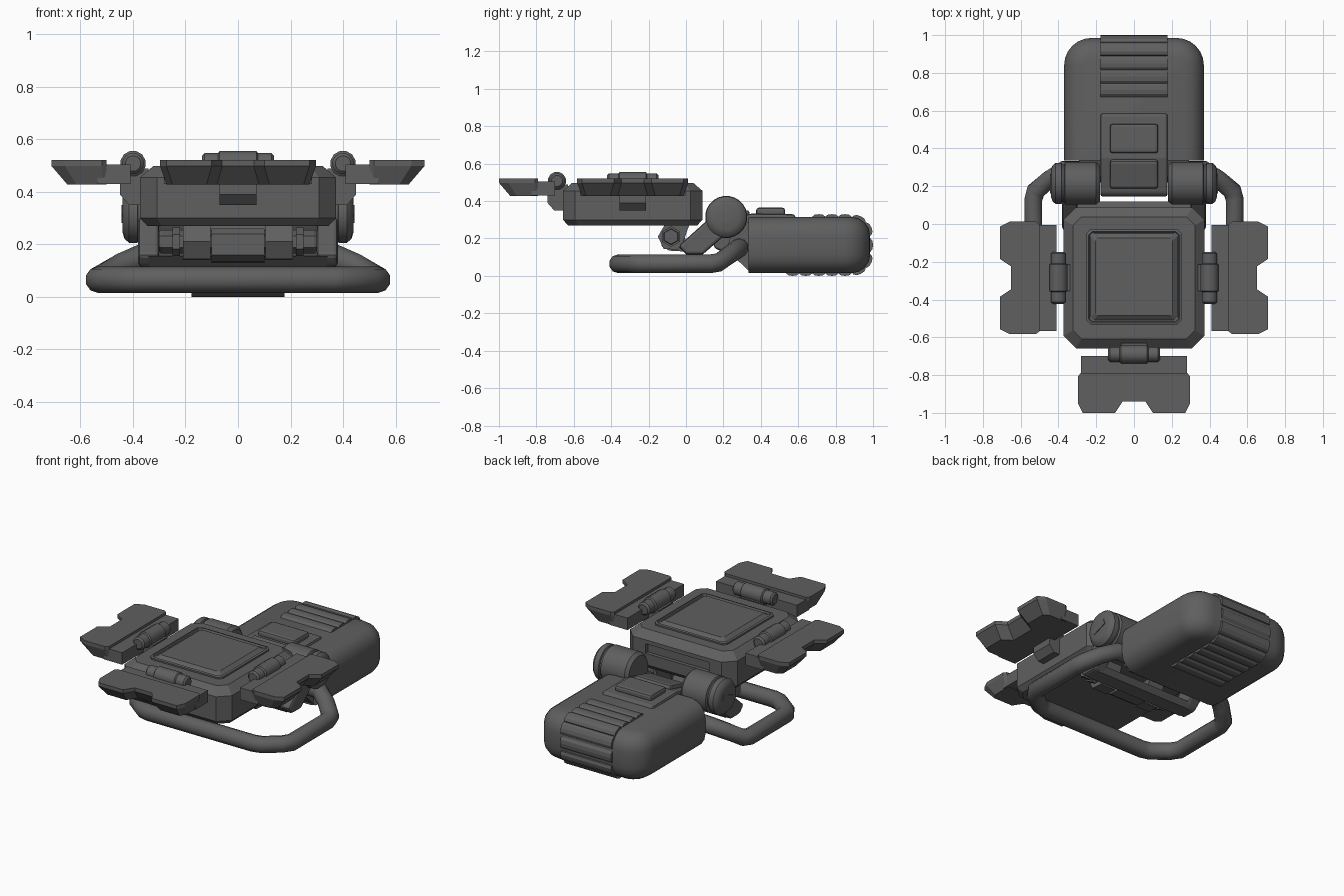
import bpy, bmesh, math
from math import sin, cos, pi, radians
from mathutils import Vector

if "Cube" in bpy.data.objects:
    bpy.data.objects.remove(bpy.data.objects["Cube"])

grey = bpy.data.materials.new("dark_grey")
grey.diffuse_color = (0.115, 0.115, 0.115, 1)
grey.use_nodes = True
grey.node_tree.nodes["Principled BSDF"].inputs["Base Color"].default_value = grey.diffuse_color


def finish(name, bm, bevel=0, smooth=None):
    bmesh.ops.recalc_face_normals(bm, faces=bm.faces)
    me = bpy.data.meshes.new(name)
    bm.to_mesh(me)
    bm.free()
    me.materials.append(grey)
    ob = bpy.data.objects.new(name, me)
    bpy.context.collection.objects.link(ob)
    if bevel:
        mod = ob.modifiers.new("bevel", 'BEVEL')
        mod.width, mod.segments, mod.limit_method = bevel, 2, 'ANGLE'
    if smooth:
        bpy.ops.object.select_all(action='DESELECT')
        ob.select_set(True)
        bpy.context.view_layer.objects.active = ob
        bpy.ops.object.shade_smooth_by_angle(angle=radians(smooth))
    return ob


def loft(name, rings, bevel=0, smooth=None):
    """Skin equal-length rings of 3D points and cap both ends."""
    bm = bmesh.new()
    rows = [[bm.verts.new(p) for p in r] for r in rings]
    n = len(rows[0])
    for a, b in zip(rows, rows[1:]):
        for i in range(n):
            j = (i + 1) % n
            bm.faces.new((a[i], a[j], b[j], b[i]))
    bm.faces.new(rows[0])
    bm.faces.new(rows[-1])
    return finish(name, bm, bevel, smooth)


def prism_x(name, pts, x0, x1, bevel=0):
    return loft(name, [[(x, y, z) for y, z in pts] for x in (x0, x1)], bevel)


def lathe_x(name, prof, y, z, sides=24, smooth=35):
    """Spin (x, radius) pairs around an axis parallel to x."""
    return loft(name, [[(x, y + r * cos(2 * pi * (i + .5) / sides), z + r * sin(2 * pi * (i + .5) / sides))
                        for i in range(sides)] for x, r in prof], 0, smooth)


def chamfer_rect(hx, y0, y1, c, z):
    return [(-hx + c, y0, z), (hx - c, y0, z), (hx, y0 + c, z), (hx, y1 - c, z),
            (hx - c, y1, z), (-hx + c, y1, z), (-hx, y1 - c, z), (-hx, y0 + c, z)]


# Rear body: rounded rear corners, rounded top and bottom rims
def body_ring(z, s):
    hx, y1, r = 0.37 - s, 0.985 - s, 0.145 - s
    right = [(hx, 0.335, z)] + [(hx - r + r * cos(a), y1 - r + r * sin(a), z)
                                for a in [i * pi / 12 for i in range(7)]]
    return right + [(-x, y, z) for x, y, z in reversed(right)]

R = 0.1
angles = [i * pi / 8 for i in range(5)]
loft("rear_body",
     [body_ring(0.115 - R * cos(a), R - R * sin(a)) for a in angles] +
     [body_ring(0.215 + R * sin(a), R - R * cos(a)) for a in angles], smooth=35)

# Ribs wrapping over the tail: (y, z, outward angle)
ribs = [(0.71 + 0.07 * i, 0.315, 90) for i in range(3)]
ribs += [(0.885 + R * cos(radians(a)), 0.215 + R * sin(radians(a)), a) for a in (65, 22)]
ribs += [(0.985, 0.165, 0)]
ribs += [(0.885 + R * cos(radians(a)), 0.115 + R * sin(radians(a)), a) for a in (-22, -65)]
ribs += [(0.85 - 0.07 * i, 0.015, -90) for i in range(5)]
for y, z, a in ribs:
    n = Vector((cos(radians(a)), sin(radians(a))))
    t = Vector((-n.y, n.x))
    shape = [(-.037, -.02), (-.037, 0), (-.022, .012), (0, .015), (.022, .012), (.037, 0), (.037, -.02)]
    prism_x("tail_rib", [Vector((y, z)) + t * u + n * v for u, v in shape], -0.177, 0.177)

# Nose and button panel running forward between the hinge drums
prism_x("button_panel", [(0.59, 0.30), (0.58, 0.33), (0.35, 0.333), (0.16, 0.285), (0.145, 0.26),
                         (0.15, 0.15), (0.26, 0.10), (0.335, 0.05), (0.42, 0.1)], -0.178, 0.178, 0.012)
prism_x("body_nose", [(0.34, 0.29), (0.25, 0.25), (0.22, 0.15), (0.26, 0.1), (0.336, 0.025)], -0.29, 0.29)
prism_x("rear_button", [(0.375, 0.32), (0.375, 0.365), (0.53, 0.365), (0.53, 0.32)], -0.128, 0.128, 0.015)
prism_x("front_button", [(0.19, 0.28), (0.185, 0.315), (0.335, 0.355), (0.345, 0.32)], -0.128, 0.128, 0.015)

# Hinge drums, slotted caps and side arms
for s in (-1, 1):
    prof = [(.18, .095), (.2, .113), (.365, .113), (.37, .1), (.38, .1), (.383, .11),
            (.415, .11), (.432, .095), (.44, .07)]
    lathe_x("hinge_drum", [(s * x, r) for x, r in prof], 0.215, 0.315)
    slot = [Vector((0.215, 0.315)) + Vector((u * cos(.35) - v * sin(.35), u * sin(.35) + v * cos(.35)))
            for u, v in ((-.05, -.018), (.05, -.018), (.05, .018), (-.05, .018))]
    prism_x("drum_slot", slot, s * 0.437, s * 0.444)
    prism_x("side_arm", [(-0.04, 0.16), (0.0, 0.115), (0.09, 0.115), (0.28, 0.28), (0.16, 0.34)],
            s * 0.30, s * 0.38, 0.015)

# Cross bar and lower hinge beneath the tray
prism_x("cross_bar", [(-0.04, 0.155), (0.0, 0.115), (0.09, 0.115), (0.12, 0.145), (0.02, 0.165)], -0.34, 0.34)
lathe_x("lower_pin", [(-.3, .04), (-.29, .045), (.29, .045), (.3, .04)], -0.08, 0.21, 6, None)
prism_x("center_knuckle", [(-0.13, 0.24), (-0.13, 0.16), (-0.09, 0.135), (0.0, 0.13), (0.02, 0.16),
                           (-0.04, 0.26), (-0.1, 0.26)], -0.1, 0.1)
for s in (-1, 1):
    prism_x("tray_knuckle", [(-0.15, 0.21), (-0.11, 0.28), (0.02, 0.28), (-0.015, 0.18), (-0.045, 0.14),
                             (-0.12, 0.145)], s * 0.105, s * 0.21)
    lathe_x("pin_nut", [(s * .22, .055), (s * .25, .055)], -0.08, 0.21, 6, None)

# Carry handle: bent tube under the tray, rising into the body
half = [(0.2, 0.285, 0.155), (0.37, 0.285, 0.15), (0.45, 0.235, 0.115), (0.52, 0.175, 0.072),
        (0.533, 0.13, 0.065), (0.533, -0.23, 0.065), (0.50, -0.28, 0.065), (0.41, -0.35, 0.065), (0.36, -0.363, 0.065)]
path = half + [(-x, y, z) for x, y, z in reversed(half)]
pts = [Vector(p) for p in path]
rings = []
for i, p in enumerate(pts):
    d0 = (p - pts[max(i - 1, 0)]).normalized()
    d1 = (pts[min(i + 1, len(pts) - 1)] - p).normalized()
    d = (d0 + d1).normalized()
    side = d.cross(Vector((0, 0, 1))).normalized()
    up = side.cross(d)
    k = 1 / max(0.7, d.dot(d1 if i == 0 else d0))
    rings.append([p + side * cos(a) * .049 * k + up * sin(a) * .05
                  for a in [(j + .5) * pi / 5 for j in range(10)]])
loft("handle", rings, smooth=40)

# Tray with chamfered corners and rims
tray = loft("tray", [chamfer_rect(0.373 - s, -0.658 + s, 0.088 - s, 0.065 - s * .4, z)
                     for z, s in ((.27, .028), (.30, 0), (.455, 0), (.498, .05))])
# Recess in the rear wall of the tray
cut = prism_x("recess_cutter", [(0.065, 0.37), (0.12, 0.37), (0.12, 0.43), (0.065, 0.43)], -0.22, 0.22)
cut.hide_render = True
cut.hide_set(True)
mod = tray.modifiers.new("recess", 'BOOLEAN')
mod.object, mod.operation = cut, 'DIFFERENCE'

# Raised pad on the tray, framed by a narrow rim
loft("top_pad", [chamfer_rect(h, -0.28 - h, -0.28 + h, c, z)
                 for h, c, z in ((.252, .022, .485), (.252, .022, .508), (.240, .018, .512),
                                 (.236, .016, .501), (.229, .016, .501), (.205, .012, .519))])


# Three hinged flaps, modelled facing front and turned into place
def mirrored(pts, z):
    return [(u, -v, z) for u, v in pts] + [(-u, -v, z) for u, v in reversed(pts)]

top = [(.283, .10), (.297, .118), (.297, .26), (.272, .31), (.10, .31), (.06, .25)]
low = [(.27, .10), (.272, .118), (.272, .215), (.25, .25), (.12, .25), (.08, .19)]
for name, loc, rot in (("front", (0, -0.69, 0), 0), ("right", (0.40, -0.285, 0), 90),
                       ("left", (-0.40, -0.285, 0), -90)):
    parts = [
        loft(name + "_flap", [mirrored(low, .428), mirrored(top, .498), mirrored(top, .521)]),
        prism_x(name + "_flap_root", [(-.01, .43), (-.01, .505), (-.10, .505), (-.135, .518), (-.135, .43)],
                -0.281, 0.281),
        prism_x(name + "_flap_mount", [(.06, .35), (-.015, .35), (-.05, .39), (-.05, .48), (.06, .49)],
                -0.07, 0.07),
        lathe_x(name + "_flap_hinge", [(-.138, .03), (-.128, .041), (-.076, .041), (-.07, .049),
                                       (.07, .049), (.076, .041), (.128, .041), (.138, .03)],
                0, 0.508, 12, 35)]
    for ob in parts:
        ob.location = loc
        ob.rotation_euler.z = radians(rot)
